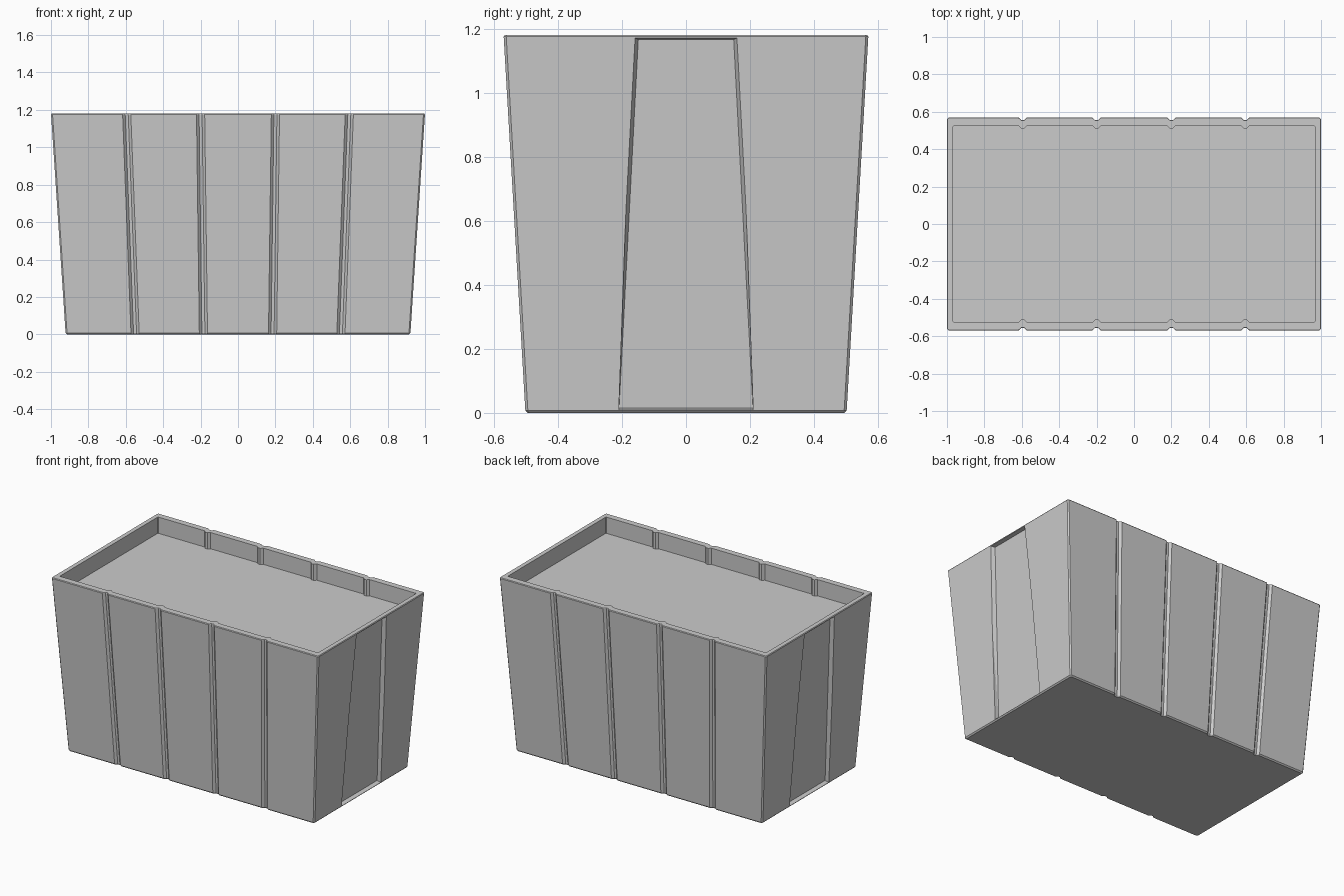
import bpy, bmesh

if "Cube" in bpy.data.objects:
    bpy.data.objects.remove(bpy.data.objects["Cube"])

H = 1.18                 # total height
GROOVES = (-0.595, -0.2, 0.2, 0.595)


def make_object(name, bm):
    bmesh.ops.recalc_face_normals(bm, faces=bm.faces[:])
    mesh = bpy.data.meshes.new(name)
    bm.to_mesh(mesh)
    bm.free()
    obj = bpy.data.objects.new(name, mesh)
    bpy.context.collection.objects.link(obj)
    return obj


def outline(hx, hy, scale, depth, c):
    """Rectangle with chamfered corners and shallow grooves on the long sides."""
    front = [(-hx + c, -hy)]
    for g in GROOVES:
        x = g * scale
        front += [(x - 0.022, -hy), (x - 0.008, -hy + depth),
                  (x + 0.008, -hy + depth), (x + 0.022, -hy)]
    front += [(hx - c, -hy), (hx, -hy + c)]
    half = [(-hx, -hy + c)] + front
    return half + [(-x, -y) for x, y in half]


# Tapered body: rings run up the outside, over the rim and down to the soil floor
rings = [
    (0.914, 0.494, 0.0, 0.925, 0.012, 0.006),
    (0.922, 0.502, 0.008, 0.925, 0.014, 0.008),
    (0.9995, 0.5695, H - 0.005, 1.0, 0.014, 0.008),
    (0.996, 0.566, H, 1.0, 0.012, 0.006),
    (0.967, 0.525, H, 1.0, 0.014, 0.003),
    (0.967, 0.525, 1.07, 1.0, 0.014, 0.003),
]
bm = bmesh.new()
loops = []
for hx, hy, z, scale, depth, c in rings:
    loops.append([bm.verts.new((x, y, z)) for x, y in outline(hx, hy, scale, depth, c)])
n = len(loops[0])
for a, b in zip(loops, loops[1:]):
    for i in range(n):
        j = (i + 1) % n
        bm.faces.new((a[i], a[j], b[j], b[i]))
bm.faces.new(loops[0][::-1])
bm.faces.new(loops[-1])
planter = make_object("planter_box", bm)


# Tapered recess on each short end
def end_cutter(side):
    sections = [  # x, half width, z : inner low, inner high, outer low, outer high
        [(0.895, 0.209, 0.016), (0.974, 0.149, 1.166)],
        [(0.953, 0.211, 0.002), (1.024, 0.169, 1.176)],
    ]
    bm = bmesh.new()
    for (x0, w0, z0), (x1, w1, z1) in sections:
        for p in ((x0, -w0, z0), (x0, w0, z0), (x1, w1, z1), (x1, -w1, z1)):
            bm.verts.new((p[0] * side, p[1], p[2]))
    bmesh.ops.convex_hull(bm, input=bm.verts[:])
    cutter = make_object("end_recess_cutter", bm)
    cutter.hide_render = True
    return cutter


bpy.context.view_layer.objects.active = planter
planter.select_set(True)
for side in (-1, 1):
    cutter = end_cutter(side)
    mod = planter.modifiers.new("end_recess", 'BOOLEAN')
    mod.operation = 'DIFFERENCE'
    mod.solver = 'EXACT'
    mod.object = cutter
    bpy.ops.object.modifier_apply(modifier=mod.name)
    bpy.data.objects.remove(cutter)
